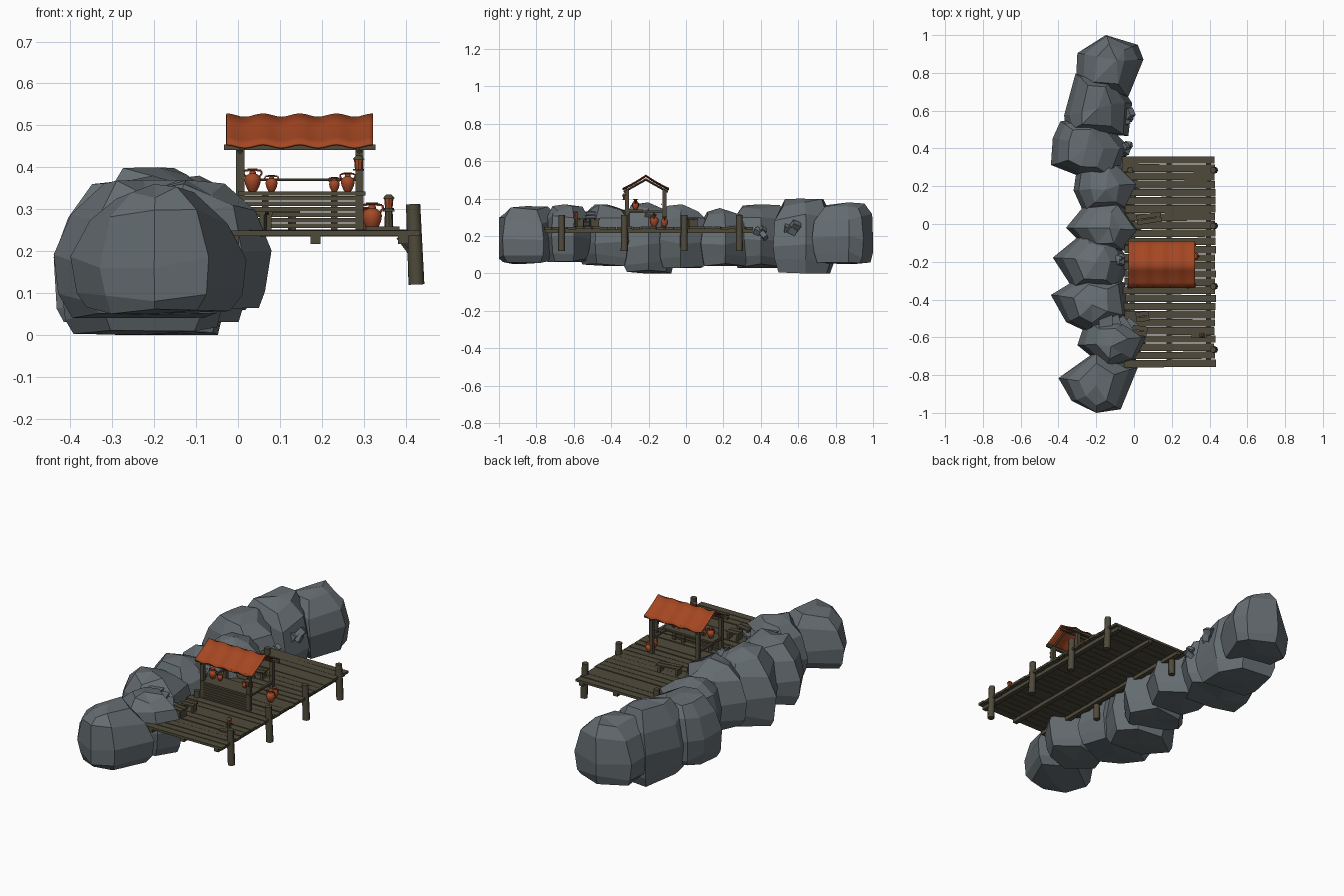
import bpy, bmesh, math, random
from mathutils import Vector, Matrix, Euler

random.seed(11)
if "Cube" in bpy.data.objects:
    bpy.data.objects.remove(bpy.data.objects["Cube"])


def material(name, rgb):
    m = bpy.data.materials.new(name)
    m.use_nodes = True
    m.diffuse_color = (*rgb, 1)
    m.node_tree.nodes["Principled BSDF"].inputs["Base Color"].default_value = (*rgb, 1)
    return m


ROCK = material("slate rock", (0.13, 0.152, 0.165))
WOOD = material("weathered wood", (0.078, 0.068, 0.042))
CLOTH = material("orange cloth", (0.37, 0.062, 0.016))
CLAY = material("terracotta", (0.37, 0.066, 0.02))


def finish(bm, name, mat, smooth=0):
    bmesh.ops.recalc_face_normals(bm, faces=bm.faces)
    me = bpy.data.meshes.new(name)
    bm.to_mesh(me)
    bm.free()
    me.materials.append(mat)
    ob = bpy.data.objects.new(name, me)
    bpy.context.collection.objects.link(ob)
    if smooth:
        bpy.ops.object.select_all(action="DESELECT")
        ob.select_set(True)
        bpy.context.view_layer.objects.active = ob
        bpy.ops.object.shade_smooth_by_angle(angle=math.radians(smooth))
    return ob


def box(bm, centre, size, rot=(0, 0, 0)):
    mat = Matrix.LocRotScale(Vector(centre), Euler(rot), Vector(size))
    bmesh.ops.create_cube(bm, size=1, matrix=mat)


def pole(bm, a, b, r1, r2, sides=8):
    a, b = Vector(a), Vector(b)
    turn = (b - a).to_track_quat("Z", "Y").to_matrix().to_4x4()
    bmesh.ops.create_cone(bm, segments=sides, radius1=r1, radius2=r2, cap_ends=True,
                          depth=(b - a).length, matrix=Matrix.Translation((a + b) / 2) @ turn)


def skin(bm, rings):
    for lo, hi in zip(rings, rings[1:]):
        for i in range(len(lo)):
            j = (i + 1) % len(lo)
            bm.faces.new((lo[i], lo[j], hi[j], hi[i]))


def lathe(bm, points, origin, scale=1, sides=12):
    rings = []
    for r, z in points:
        ring = []
        for i in range(sides):
            a = math.tau * i / sides
            ring.append(bm.verts.new(Vector(origin) + scale * Vector((r * math.cos(a), r * math.sin(a), z))))
        rings.append(ring)
    skin(bm, rings)
    bm.faces.new(rings[0])
    bm.faces.new(rings[-1])


def boulder(name, z0, z1, outline):
    """Chipped block with an angular plan, steep ends and a ridged top."""
    bm = bmesh.new()
    cx = sum(p[0] for p in outline) / len(outline)
    cy = sum(p[1] for p in outline) / len(outline)
    rings = []
    for level, sx, sy in ((.03, .84, .84), (.16, .95, .96), (.42, 1, 1), (.76, .83, .94), (.95, .46, .68)):
        ring = []
        for x, y in outline:
            chip = random.uniform(-.02, .06) * (sx < 1)
            z = z0 + (z1 - z0) * min(1, level + random.uniform(-.07, .05))
            y = max(-1, min(1, cy + (y - cy) * (sy - chip) * 1.1))
            ring.append(bm.verts.new((cx + (x - cx) * (sx - chip), y, max(z, z0))))
        rings.append(ring)
    skin(bm, rings)
    for ring, z in ((rings[0], z0), (rings[-1], z1)):
        tip = bm.verts.new((cx + random.uniform(-.03, .03), cy + random.uniform(-.03, .03), z))
        for i in range(len(ring)):
            bm.faces.new((ring[i - 1], ring[i], tip))
    finish(bm, name, ROCK)


# Rock wall, back to front
boulder("boulder_1", .05, .38, [(-.15, 1), (.02, .94), (.05, .87), (-.03, .69), (-.31, .72), (-.3, .9)])
boulder("boulder_2", 0, .4, [(-.31, .78), (-.1, .76), (-.01, .64), (-.03, .48), (-.36, .5), (-.37, .58)])
boulder("boulder_3", .03, .37, [(-.39, .53), (-.18, .55), (-.02, .4), (-.1, .26), (-.3, .27), (-.44, .32), (-.43, .45)])
boulder("boulder_4", .04, .35, [(-.3, .3), (-.1, .33), (.04, .21), (-.02, .09), (-.27, .08), (-.32, .18)])
boulder("boulder_5", .03, .37, [(-.26, .09), (-.07, .1), (.04, -.03), (-.05, -.13), (-.24, -.13), (-.36, -.02)])
boulder("boulder_6", 0, .38, [(-.27, -.06), (-.1, -.1), (-.02, -.2), (-.08, -.33), (-.33, -.32), (-.43, -.18)])
boulder("boulder_7", .04, .37, [(-.26, -.28), (-.05, -.32), (-.02, -.48), (-.22, -.57), (-.36, -.51), (-.44, -.38)])
boulder("boulder_8", .06, .37, [(-.26, -.53), (-.07, -.52), (.08, -.6), (.01, -.71), (-.15, -.75), (-.3, -.64)])
boulder("boulder_9", .05, .36, [(-.2, -.69), (.02, -.77), (-.07, -.97), (-.2, -1), (-.33, -.93), (-.4, -.82)])

# Loose stones wedged between the boulders
for n, (x, y, z, s) in enumerate([(-.05, .56, .24, .05), (-.05, .4, .22, .04), (-.08, -.19, .32, .035)]):
    bm = bmesh.new()
    for i in range(3):
        shift = [random.uniform(-.5, .5) * s for _ in range(3)]
        box(bm, Vector((x, y, z)) + Vector(shift), (s, s * .9, s * .7), [random.uniform(-1, 1) for _ in range(3)])
    finish(bm, f"small_stone_{n + 1}", ROCK)

# Stepping slabs down to the deck
bm = bmesh.new()
for i in range(4):
    box(bm, (-.15 + .045 * i, -.52 - .01 * i, .32 - .017 * i), (.07, .09, .02), (.05, .08, .3 * i))
finish(bm, "stone_steps", ROCK)

# Deck planks with uneven ends
bm = bmesh.new()
count = 26
pitch = 1.12 / count
for i in range(count):
    left = random.uniform(-.065, -.045)
    right = random.uniform(.424, .434)
    box(bm, ((left + right) / 2, -.76 + pitch * (i + .5), .243 + random.uniform(-.002, .002)),
        (right - left, pitch * random.uniform(.86, .97), .013), (0, 0, random.uniform(-.006, .006)))
finish(bm, "deck_planks", WOOD)

# Long bearers under the deck
bm = bmesh.new()
for x in (-.01, .185, .395):
    box(bm, (x, -.2, .227), (.025, 1.11, .021))
finish(bm, "deck_bearers", WOOD)

# Mooring posts and braces
bm = bmesh.new()
for y in (-.665, -.33, -.01, .285):
    pole(bm, (.426, y, .12), (.418, y, .312), .019, .017)
    pole(bm, (.422, y, .185), (.385, y, .235), .008, .008, 4)
    pole(bm, (-.02, y, .13), (-.02, y, .285), .017, .016)
finish(bm, "mooring_posts", WOOD, 50)

# Stall frame: uprights, eave beams, ridge and rafters
bm = bmesh.new()
ridge_y = -.215
for x in (.005, .29):
    box(bm, (x, ridge_y, .33), (.012, .2, .012))
    for side in (-1, 1):
        box(bm, (x, ridge_y + side * .1, .348), (.02, .02, .205))
        pole(bm, (x, ridge_y + side * .118, .436), (x, ridge_y, .502), .006, .006, 4)
for side in (-1, 1):
    box(bm, (.147, ridge_y + side * .108, .448), (.362, .014, .013))
box(bm, (.147, ridge_y, .503), (.345, .012, .012))
pole(bm, (.005, -.13, .37), (.29, -.13, .37), .003, .003, 6)
finish(bm, "stall_frame", WOOD)

# Slatted counter
bm = bmesh.new()
box(bm, (.152, -.28, .337), (.305, .1, .01))
for i in range(6):
    box(bm, (.147, -.318, .26 + .0132 * i), (.275, .008, .0105))
for x in (.065, .23):
    box(bm, (x, -.306, .29), (.015, .014, .085))
finish(bm, "counter", WOOD)

# Rippled awning draped softly over the ridge
bm = bmesh.new()
cols, rows = 32, 8
grid = []
for i in range(cols + 1):
    x = -.028 + .35 * i / cols
    ripple = .004 * math.cos(math.tau * (x - .06) / .0875)
    line = []
    for j in range(rows + 1):
        t = 2 * j / rows - 1
        sag = -.004 * math.sin(math.pi * abs(t))
        line.append(bm.verts.new((x, ridge_y + .124 * t, .522 - .071 * abs(t) + sag + ripple)))
    grid.append(line)
for a, b in zip(grid, grid[1:]):
    for j in range(rows):
        bm.faces.new((a[j], b[j], b[j + 1], a[j + 1]))
awning = finish(bm, "awning", CLOTH, 85)
solid = awning.modifiers.new("thickness", "SOLIDIFY")
solid.thickness = .005
solid.offset = 0

# Two-handled jars, unit height
jar = [(.16, 0), (.2, .04), (.32, .3), (.36, .52), (.3, .68), (.14, .78), (.13, .9), (.22, .96), (.22, 1)]
jars = [(.035, -.27, .342, .055), (.08, -.27, .342, .04), (.23, -.27, .342, .035), (.262, -.27, .342, .046),
        (.32, -.17, .25, .066), (.305, -.115, .25, .055)]
for n, (x, y, z, h) in enumerate(jars):
    bm = bmesh.new()
    lathe(bm, jar, (x, y, z), h)
    for side in (-1, 1):
        loop = [Vector((x + side * r * h, y, z + k * h)) for r, k in ((.15, .92), (.36, .9), (.4, .78), (.3, .64))]
        for a, b in zip(loop, loop[1:]):
            pole(bm, a, b, .045 * h, .045 * h, 5)
    finish(bm, f"jar_{n + 1}", CLAY, 40)


# Lanterns: clay body with wooden cap and base
def lantern(name, x, y, z):
    bm = bmesh.new()
    lathe(bm, [(.009, 0), (.011, .022)], (x, y, z + .004), 1, 8)
    finish(bm, name + "_glow", CLAY)
    bm = bmesh.new()
    pole(bm, (x, y, z), (x, y, z + .004), .013, .013)
    pole(bm, (x, y, z + .026), (x, y, z + .036), .015, .006)
    finish(bm, name + "_cap", WOOD)


lantern("dock_lantern", .36, -.59, .299)
lantern("hanging_lantern", .288, -.328, .392)

# Lantern stump on a narrow pallet
bm = bmesh.new()
box(bm, (.345, -.59, .254), (.08, .025, .008))
pole(bm, (.36, -.59, .25), (.36, -.59, .299), .011, .009)
box(bm, (.36, -.59, .297), (.028, .028, .005))
finish(bm, "lantern_stand", WOOD)

# Benches and crate beside the rocks
bm = bmesh.new()
for x, y, w, turn in ((.08, .03, .13, .15), (.045, -.49, .07, .1), (.03, -.565, .08, -.15)):
    place = Matrix.Translation((x, y, 0)) @ Matrix.Rotation(turn, 4, "Z")
    for side in (-1, 1):
        box(bm, place @ Vector((0, side * .014, .29)), (w, .024, .008), (0, 0, turn))
        box(bm, place @ Vector((side * w * .38, 0, .268)), (.012, .045, .038), (0, 0, turn))
finish(bm, "benches", WOOD)
